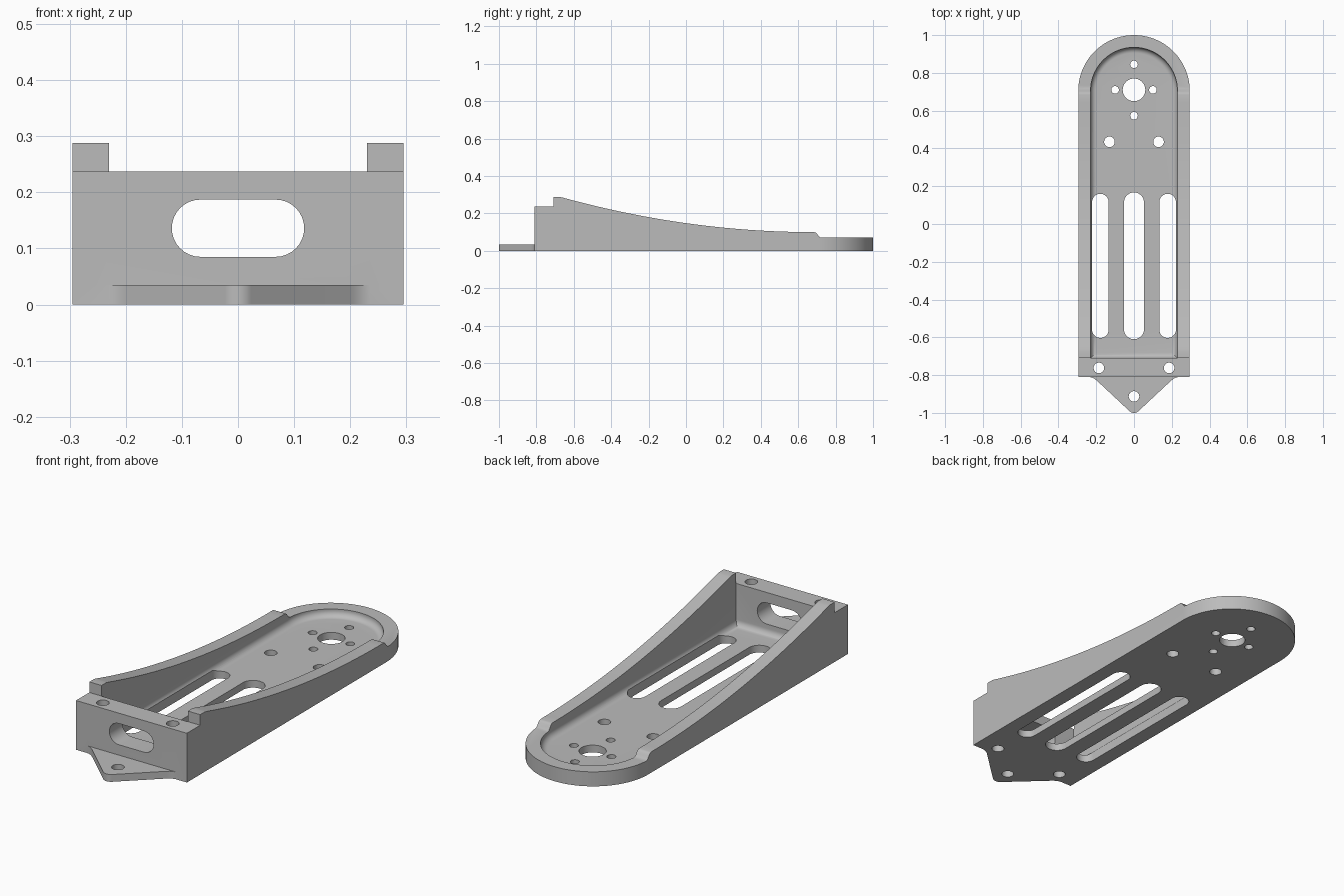
import bpy, bmesh, math
from mathutils import Vector

if "Cube" in bpy.data.objects:
    bpy.data.objects.remove(bpy.data.objects["Cube"])

HALF_W, INNER_W, END_Y = 0.295, 0.23, 0.705
FRONT_Y, POCKET_Y = -0.81, -0.71
FLOOR, FILLET = 0.035, 0.03


def arc(cx, cy, r, a0, a1, n):
    """Points on an arc, angles in degrees."""
    return [(cx + r * math.cos(math.radians(a0 + (a1 - a0) * i / n)),
             cy + r * math.sin(math.radians(a0 + (a1 - a0) * i / n))) for i in range(n + 1)]


def loft(bm, loops):
    """Closed solid through loops with equal point counts."""
    rings = [[bm.verts.new(p) for p in loop] for loop in loops]
    n = len(rings[0])
    for a, b in zip(rings, rings[1:]):
        for i in range(n):
            j = (i + 1) % n
            bm.faces.new((a[i], a[j], b[j], b[i]))
    bm.faces.new(rings[0][::-1])
    bm.faces.new(rings[-1])


def prism(bm, pts, lo, hi, axis):
    """Extrude a 2D outline along the x, y or z axis."""
    place = {'x': lambda p, d: Vector((d, p[0], p[1])),
             'y': lambda p, d: Vector((p[0], d, p[1])),
             'z': lambda p, d: Vector((p[0], p[1], d))}[axis]
    loft(bm, [[place(p, d) for p in pts] for d in (lo, hi)])


def finish(bm, name):
    bmesh.ops.recalc_face_normals(bm, faces=bm.faces[:])
    me = bpy.data.meshes.new(name)
    bm.to_mesh(me)
    bm.free()
    ob = bpy.data.objects.new(name, me)
    bpy.context.collection.objects.link(ob)
    return ob


def boolean(ob, cutter, op):
    cutter.hide_render = True
    mod = ob.modifiers.new(cutter.name, 'BOOLEAN')
    mod.object, mod.operation, mod.solver = cutter, op, 'EXACT'
    bpy.context.view_layer.objects.active = ob
    bpy.ops.object.modifier_apply(modifier=mod.name)
    bpy.data.objects.remove(cutter)


# Side profile: tab step, front wall, lugs, swept side walls, low rim
profile = [(-1.1, 0), (-1.1, FLOOR), (FRONT_Y, FLOOR), (FRONT_Y, 0.237),
           (-0.709, 0.237), (-0.709, 0.288), (-0.675, 0.288), (-0.66, 0.285)]
for i in range(1, 33):
    y = -0.66 + 1.345 * i / 32
    profile.append((y, 0.1 + 0.185 * ((0.685 - y) / 1.345) ** 2))
profile += [(0.693, 0.098), (0.699, 0.093), (0.71, 0.078), (0.716, 0.072),
            (0.724, 0.07), (1.1, 0.07), (1.1, 0)]
bm = bmesh.new()
prism(bm, profile, -0.4, 0.4, 'x')
body = finish(bm, "mount_arm")

# Plan outline: round end, straight sides, pointed tab with rounded tip
right = [(HALF_W, FRONT_Y), (0.235, FRONT_Y), (0.222, -0.813), (0.21, -0.819), (0.198, -0.828)]
tip = arc(0, -0.965, 0.035, -48, -132, 10)
left = [(-x, y) for x, y in reversed(right)]
plan = right + tip + left + arc(0, END_Y, HALF_W, 180, 0, 64)
bm = bmesh.new()
prism(bm, plan, -0.2, 0.6, 'z')
boolean(body, finish(bm, "plan_cutter"), 'INTERSECT')


# Pocket with a rounded floor edge
def pocket_loop(inset, z):
    w = INNER_W - inset
    pts = [(w, POCKET_Y + inset), (-w, POCKET_Y + inset)] + arc(0, END_Y, w, 180, 0, 48)
    return [Vector((x, y, z)) for x, y in pts]


loops = []
for i in range(9):
    a = math.radians(90 * i / 8)
    loops.append(pocket_loop(FILLET * (1 - math.sin(a)), FLOOR + FILLET * (1 - math.cos(a))))
loops.append(pocket_loop(0, 0.6))
bm = bmesh.new()
loft(bm, loops)
boolean(body, finish(bm, "pocket_cutter"), 'DIFFERENCE')

# Round holes, long floor slots and the front wall slot
bm = bmesh.new()
holes = [(0, 0.71, 0.06), (0, 0.845, 0.02), (0, 0.573, 0.02), (0, -0.913, 0.028)]
for s in (-1, 1):
    holes += [(s * 0.1, 0.71, 0.02), (s * 0.13, 0.435, 0.028), (s * 0.186, -0.762, 0.028)]
for x, y, r in holes:
    prism(bm, arc(x, y, r, 0, 360, 32)[:-1], -0.1, 0.5, 'z')
for x, r, y0, y1 in ((0, 0.053, -0.61, 0.167), (-0.178, 0.044, -0.603, 0.16), (0.178, 0.044, -0.603, 0.16)):
    slot = arc(x, y1 - r, r, 0, 180, 16) + arc(x, y0 + r, r, 180, 360, 16)
    prism(bm, slot, -0.1, 0.5, 'z')
window = arc(0.067, 0.136, 0.051, -90, 90, 16) + arc(-0.067, 0.136, 0.051, 90, 270, 16)
prism(bm, window, -0.9, -0.65, 'y')
boolean(body, finish(bm, "hole_cutter"), 'DIFFERENCE')

# Material and shading
grey = bpy.data.materials.new("plain_grey")
grey.diffuse_color = (0.5, 0.5, 0.5, 1)
grey.use_nodes = True
grey.node_tree.nodes["Principled BSDF"].inputs["Base Color"].default_value = grey.diffuse_color
body.data.materials.clear()
body.data.materials.append(grey)
for p in body.data.polygons:
    p.material_index = 0
bpy.ops.object.select_all(action='DESELECT')
body.select_set(True)
bpy.context.view_layer.objects.active = body
bpy.ops.object.shade_smooth_by_angle(angle=math.radians(30))
